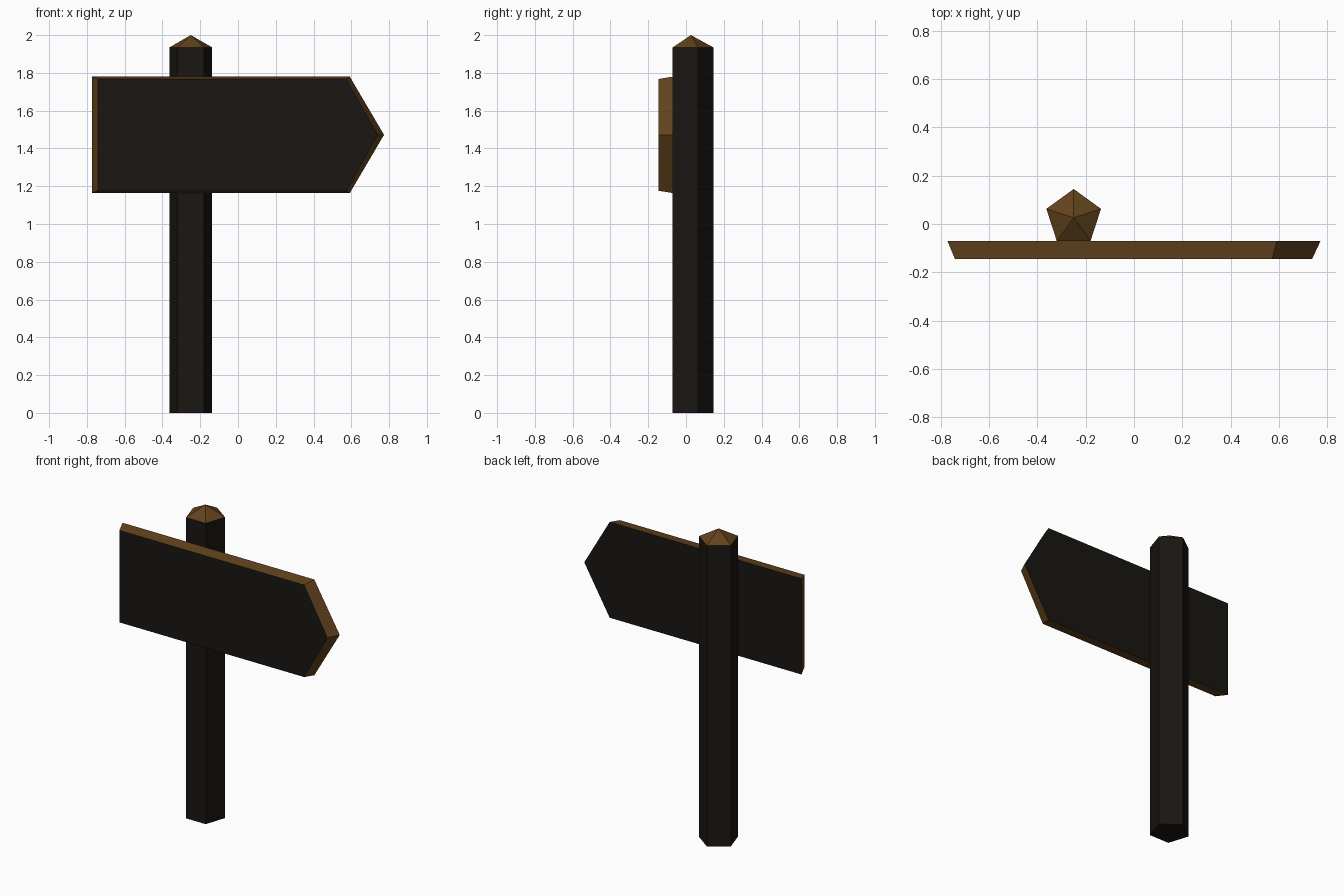
import bpy, bmesh
from math import sin, cos, tau

if "Cube" in bpy.data.objects:
    bpy.data.objects.remove(bpy.data.objects["Cube"])


def material(name, color):
    m = bpy.data.materials.new(name)
    m.diffuse_color = (*color, 1)
    m.use_nodes = True
    m.node_tree.nodes["Principled BSDF"].inputs["Base Color"].default_value = m.diffuse_color
    return m


DARK = material("dark_wood", (0.010, 0.008, 0.006))
BROWN = material("cut_wood", (0.12, 0.055, 0.012))


def finish(name, bm, is_brown):
    """Make an object, colouring faces that pass the test brown."""
    bmesh.ops.recalc_face_normals(bm, faces=bm.faces)
    for f in bm.faces:
        f.normal_update()
        f.material_index = int(is_brown(f.normal))
    mesh = bpy.data.meshes.new(name)
    bm.to_mesh(mesh)
    bm.free()
    mesh.materials.append(DARK)
    mesh.materials.append(BROWN)
    obj = bpy.data.objects.new(name, mesh)
    bpy.context.collection.objects.link(obj)


def loft(bm, lower, upper):
    """Skin two matching outlines with side faces, closing the lower one."""
    a = [bm.verts.new(p) for p in lower]
    b = [bm.verts.new(p) for p in upper]
    bm.faces.new(a)
    for i in range(len(a)):
        j = (i + 1) % len(a)
        bm.faces.new((a[i], a[j], b[j], b[i]))
    return b


# Five-sided post with a pointed cap
PX, PY, R = -0.25, 0.026, 0.119
ring = [(PX - R * sin(tau * i / 5), PY + R * cos(tau * i / 5)) for i in range(5)]
bm = bmesh.new()
rim = loft(bm, [(x, y, 0) for x, y in ring], [(x, y, 1.935) for x, y in ring])
apex = bm.verts.new((PX, PY, 2))
for i in range(5):
    bm.faces.new((rim[i], rim[(i + 1) % 5], apex))
finish("post", bm, lambda n: n.z > 0.3)


# Arrow board, slightly narrower at the front than at the back
def arrow(y, left, shoulder, tip, half):
    z = 1.472
    return [(left, y, z - half), (shoulder, y, z - half), (tip, y, z),
            (shoulder, y, z + half), (left, y, z + half)]


bm = bmesh.new()
front = loft(bm, arrow(-0.07, -0.773, 0.592, 0.773, 0.308),
             arrow(-0.145, -0.742, 0.572, 0.738, 0.296))
bm.faces.new(front)
finish("arrow_board", bm, lambda n: abs(n.y) < 0.8)
